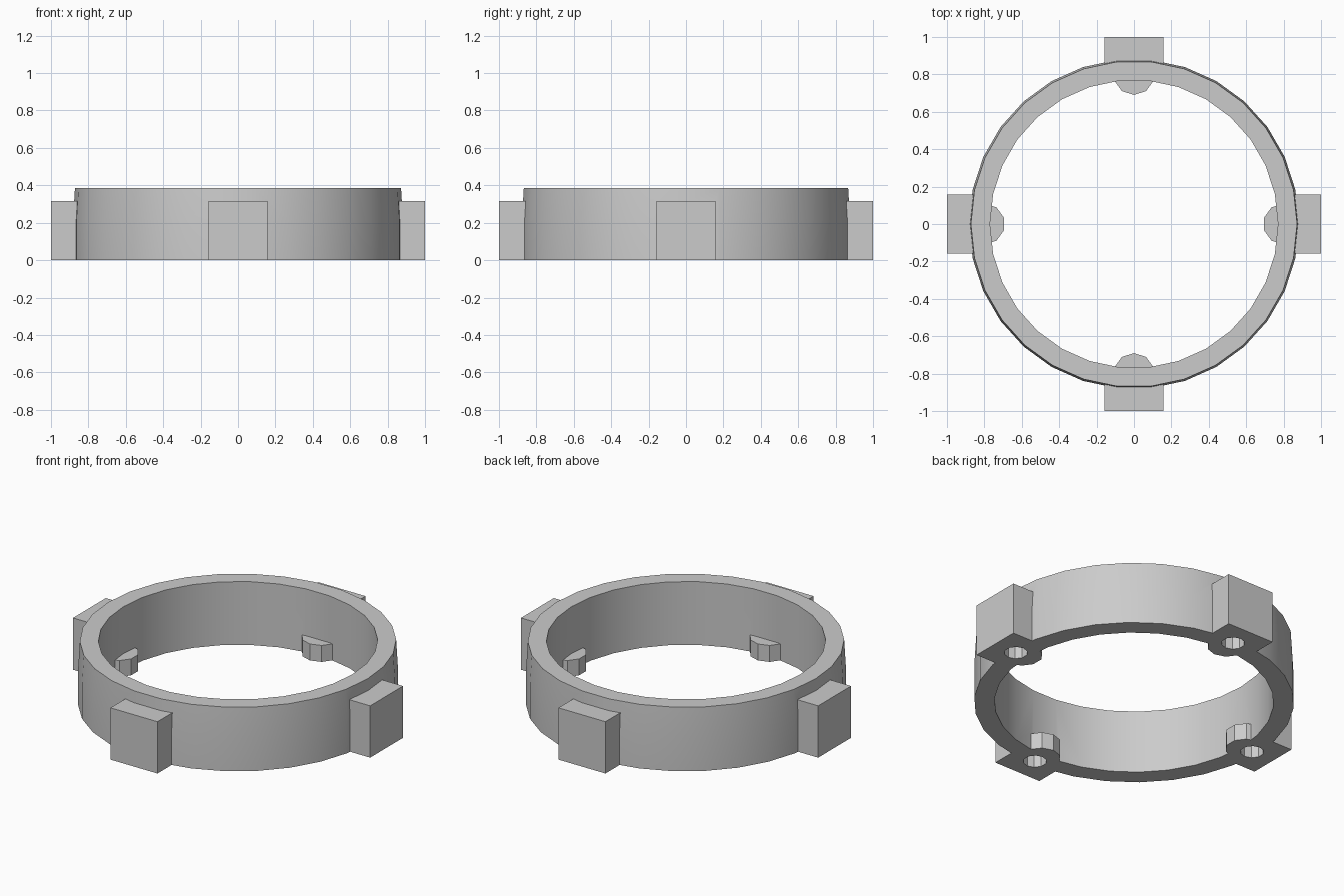
import bpy, bmesh, math
from mathutils import Matrix

cube = bpy.data.objects.get("Cube")
if cube:
    bpy.data.objects.remove(cube, do_unlink=True)

grey = bpy.data.materials.new("plain grey")
grey.use_nodes = True
grey.diffuse_color = (0.6, 0.6, 0.6, 1)
grey.node_tree.nodes["Principled BSDF"].inputs["Base Color"].default_value = (0.6, 0.6, 0.6, 1)


def finish(name, bm):
    bmesh.ops.recalc_face_normals(bm, faces=bm.faces)
    mesh = bpy.data.meshes.new(name)
    bm.to_mesh(mesh)
    bm.free()
    mesh.materials.append(grey)
    obj = bpy.data.objects.new(name, mesh)
    bpy.context.collection.objects.link(obj)
    return obj


def lathe(name, profile, sides):
    """Closed ring swept from a (radius, height) profile."""
    bm = bmesh.new()
    rings = []
    for i in range(sides):
        a = math.tau * i / sides
        rings.append([bm.verts.new((r * math.cos(a), r * math.sin(a), z)) for r, z in profile])
    n = len(profile)
    for i in range(sides):
        a, b = rings[i], rings[(i + 1) % sides]
        for j in range(n):
            k = (j + 1) % n
            bm.faces.new((a[j], b[j], b[k], a[k]))
    return finish(name, bm)


def cylinder(name, x, y, radius, z0, z1):
    bm = bmesh.new()
    bmesh.ops.create_cone(bm, cap_ends=True, segments=10, radius1=radius, radius2=radius,
                          depth=z1 - z0, matrix=Matrix.Translation((x, y, (z0 + z1) / 2)))
    return finish(name, bm)


def box(name, centre, size):
    bm = bmesh.new()
    bmesh.ops.create_cube(bm, size=1, matrix=Matrix.Translation(centre) @ Matrix.Diagonal((*size, 1)))
    return finish(name, bm)


def combine(target, tool, operation):
    mod = target.modifiers.new(operation.lower(), 'BOOLEAN')
    mod.operation = operation
    mod.solver = 'EXACT'
    mod.object = tool
    bpy.context.view_layer.objects.active = target
    bpy.ops.object.modifier_apply(modifier=mod.name)
    bpy.data.objects.remove(tool, do_unlink=True)


# Ring wall, slightly tapered towards the top
ring = lathe("collar_ring", [(0.77, 0), (0.882, 0), (0.882, 0.21), (0.872, 0.385), (0.77, 0.385)], 30)

# Four outer blocks with inner bosses
sides = [("left", 1, 0), ("back", 0, 1), ("right", -1, 0), ("front", 0, -1)]
for label, dx, dy in sides:
    size = (0.17 if dx else 0.316, 0.17 if dy else 0.316, 0.315)
    combine(ring, box(label + "_block", (dx * 0.915, dy * 0.915, 0.1575), size), 'UNION')
    combine(ring, cylinder(label + "_boss", dx * 0.8, dy * 0.8, 0.11, 0, 0.1), 'UNION')

# Blind holes in the underside
for label, dx, dy in sides:
    combine(ring, cylinder(label + "_hole", dx * 0.85, dy * 0.85, 0.065, -0.1, 0.085), 'DIFFERENCE')

# Smooth wall with crisp edges
bpy.ops.object.select_all(action='DESELECT')
ring.select_set(True)
bpy.context.view_layer.objects.active = ring
bpy.ops.object.shade_smooth_by_angle(angle=math.radians(25))
